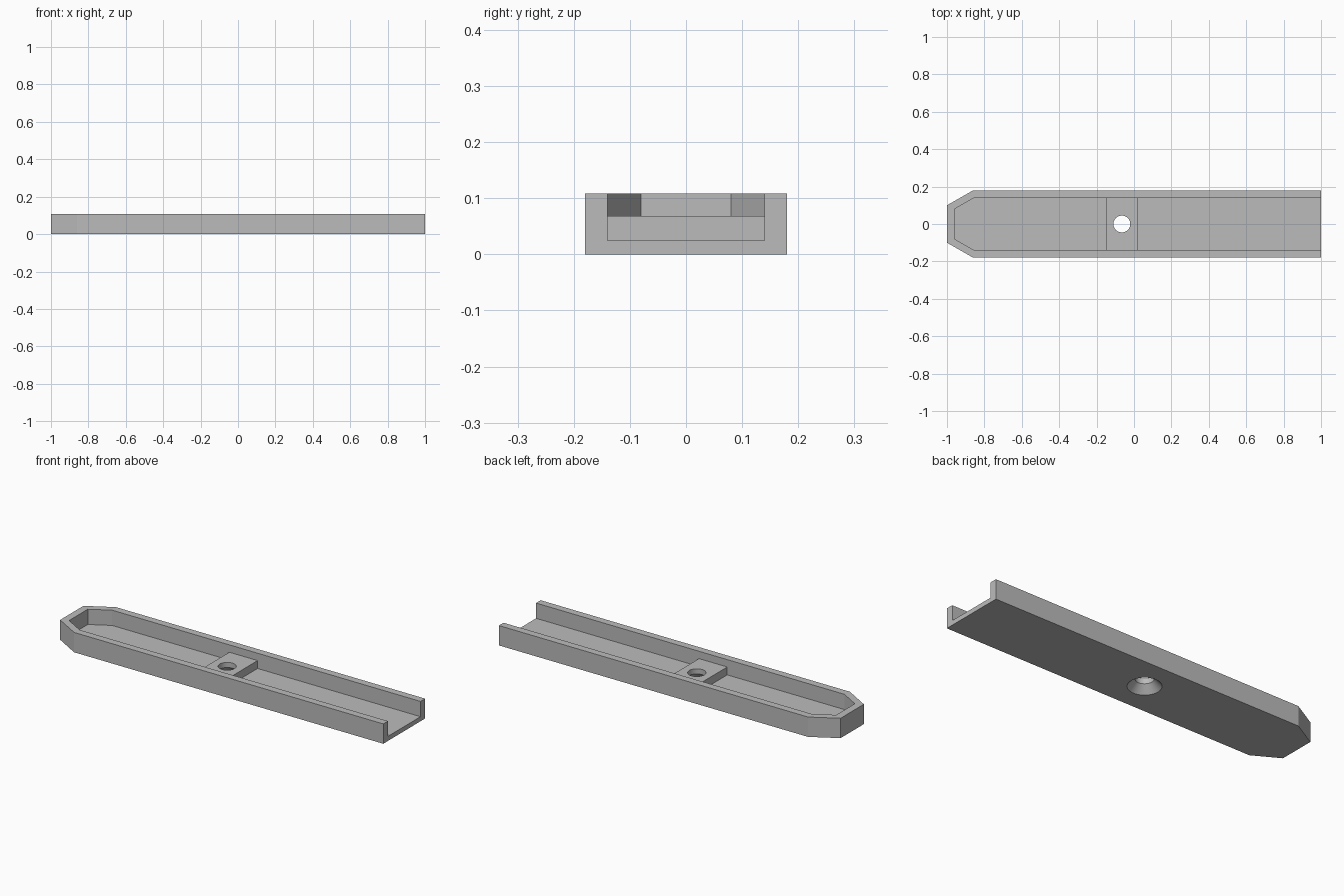
import bpy
import bmesh
import math

cube = bpy.data.objects.get("Cube")
if cube:
    bpy.data.objects.remove(cube, do_unlink=True)

HEIGHT, FLOOR, PAD_TOP = 0.108, 0.025, 0.068
HOLE_X = -0.065

grey = bpy.data.materials.new("plain grey")
grey.use_nodes = True
colour = (0.5, 0.5, 0.5, 1)
grey.diffuse_color = colour
grey.node_tree.nodes["Principled BSDF"].inputs["Base Color"].default_value = colour


def add_object(name, bm):
    bmesh.ops.recalc_face_normals(bm, faces=bm.faces)
    mesh = bpy.data.meshes.new(name)
    bm.to_mesh(mesh)
    bm.free()
    mesh.materials.append(grey)
    obj = bpy.data.objects.new(name, mesh)
    bpy.context.collection.objects.link(obj)
    return obj


def prism(name, half_outline, z0, z1):
    """Extrude an outline mirrored across y = 0."""
    outline = half_outline + [(x, -y) for x, y in reversed(half_outline)]
    bm = bmesh.new()
    face = bm.faces.new([bm.verts.new((x, y, z0)) for x, y in outline])
    result = bmesh.ops.extrude_face_region(bm, geom=[face])
    verts = [v for v in result["geom"] if isinstance(v, bmesh.types.BMVert)]
    bmesh.ops.translate(bm, verts=verts, vec=(0, 0, z1 - z0))
    return add_object(name, bm)


def lathe(name, profile, x, sides=48):
    """Stack rings of (radius, z) into a closed solid."""
    bm = bmesh.new()
    rings = []
    for r, z in profile:
        angles = [math.tau * i / sides for i in range(sides)]
        rings.append([bm.verts.new((x + r * math.cos(a), r * math.sin(a), z)) for a in angles])
    for low, high in zip(rings, rings[1:]):
        for i in range(sides):
            j = (i + 1) % sides
            bm.faces.new((low[i], low[j], high[j], high[i]))
    bm.faces.new(rings[0])
    bm.faces.new(rings[-1])
    return add_object(name, bm)


def combine(target, tool, operation):
    mod = target.modifiers.new(operation.title(), 'BOOLEAN')
    mod.operation = operation
    mod.solver = 'EXACT'
    mod.object = tool
    bpy.context.view_layer.objects.active = target
    bpy.ops.object.modifier_apply(modifier=mod.name)
    bpy.data.objects.remove(tool, do_unlink=True)


# Channel body with a tapered closed end and an open square end
tray = prism("channel_tray", [(-1, 0.10), (-0.86, 0.18), (1, 0.18)], 0, HEIGHT)
cavity = prism("cavity_cutter", [(-0.96, 0.08), (-0.855, 0.14), (1.1, 0.14)], FLOOR, HEIGHT + 0.1)
combine(tray, cavity, 'DIFFERENCE')

# Raised pad bridging the two side walls
pad = prism("screw_pad", [(-0.15, 0.15), (0.02, 0.15)], FLOOR - 0.01, PAD_TOP)
combine(tray, pad, 'UNION')

# Screw hole, countersunk from below
hole = lathe("screw_hole_cutter",
             [(0.092, -0.01), (0.045, 0.04), (0.045, HEIGHT)], HOLE_X)
combine(tray, hole, 'DIFFERENCE')

# Smooth the round hole and keep every other edge sharp
bpy.ops.object.select_all(action='DESELECT')
tray.select_set(True)
bpy.context.view_layer.objects.active = tray
bpy.ops.object.shade_smooth_by_angle(angle=math.radians(25))
